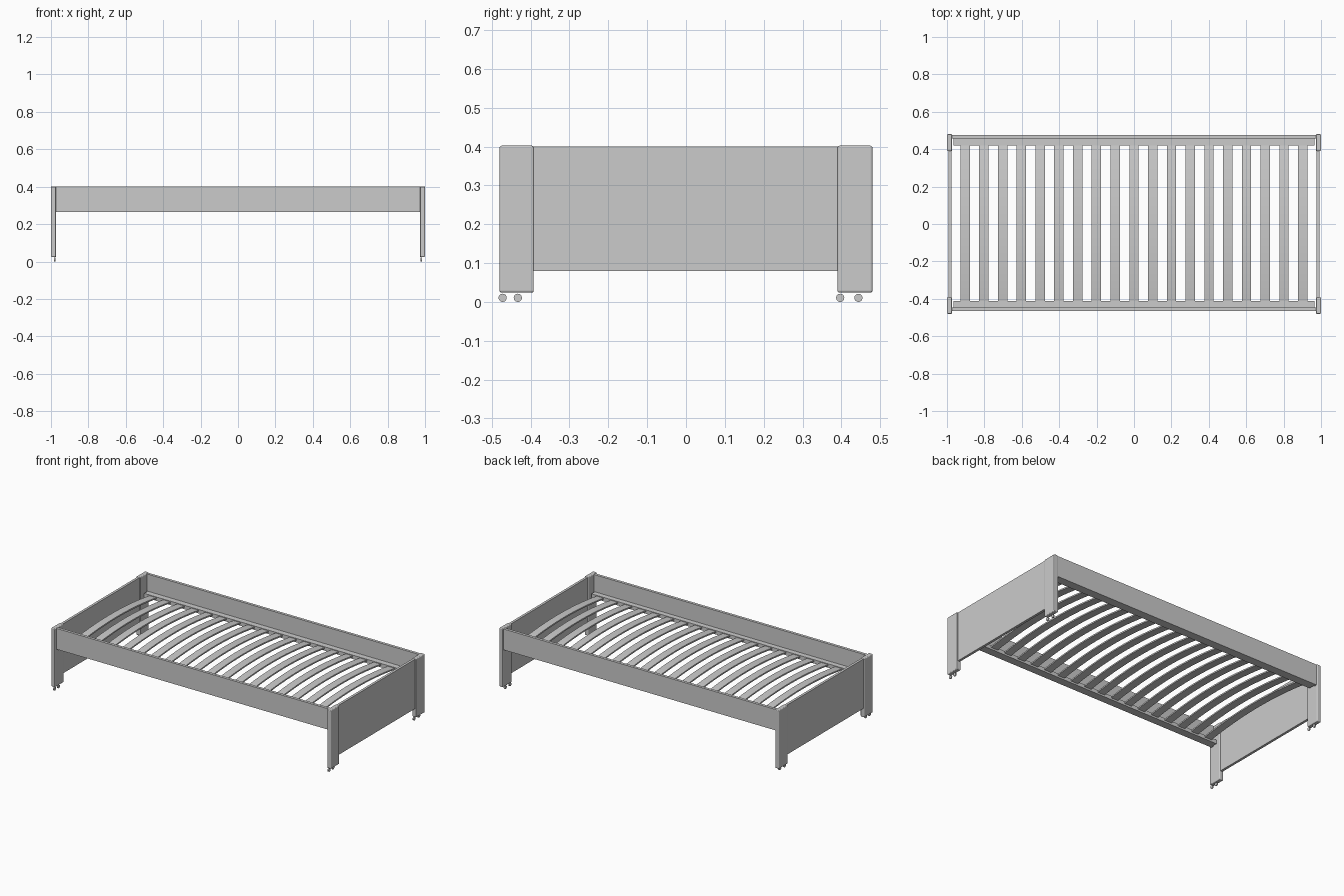
import bpy, bmesh, math

if "Cube" in bpy.data.objects:
    bpy.data.objects.remove(bpy.data.objects["Cube"])


def finish(name, bm):
    bmesh.ops.recalc_face_normals(bm, faces=bm.faces)
    mesh = bpy.data.meshes.new(name)
    bm.to_mesh(mesh)
    bm.free()
    ob = bpy.data.objects.new(name, mesh)
    bpy.context.collection.objects.link(ob)
    return ob


def box(name, x, y, z, bevel=0.0):
    """Box from (min, max) pairs, with optional rounded edges."""
    bm = bmesh.new()
    bmesh.ops.create_cube(bm, size=1)
    for v in bm.verts:
        for i, (lo, hi) in enumerate((x, y, z)):
            v.co[i] = lo + (v.co[i] + 0.5) * (hi - lo)
    ob = finish(name, bm)
    if bevel:
        mod = ob.modifiers.new("rounded_edges", 'BEVEL')
        mod.width = bevel
        mod.segments = 3
    return ob


def caster(name, x, y, radius=0.0105, width=0.008):
    bpy.ops.mesh.primitive_cylinder_add(vertices=24, radius=radius, depth=width,
                                        location=(x, y, radius),
                                        rotation=(0, math.pi / 2, 0))
    bpy.context.object.name = name
    bpy.ops.object.shade_smooth_by_angle()


def slat(name, x, width=0.05, thick=0.009, steps=16):
    """Sprung slat: thin strip arched along y."""
    y0, y1, z_end, rise = -0.43, 0.436, 0.274, 0.034
    bm = bmesh.new()
    rings = []
    for i in range(steps + 1):
        t = i / steps
        y = y0 + t * (y1 - y0)
        z = z_end + rise * (1 - (2 * t - 1) ** 2)
        rings.append([bm.verts.new((x + sx * width / 2, y, z + dz))
                      for sx, dz in ((-1, 0), (1, 0), (1, thick), (-1, thick))])
    for a, b in zip(rings, rings[1:]):
        for k in range(4):
            n = (k + 1) % 4
            bm.faces.new((a[k], a[n], b[n], b[k]))
    bm.faces.new(rings[0])
    bm.faces.new(rings[-1])
    ob = finish(name, bm)
    bpy.context.view_layer.objects.active = ob
    ob.select_set(True)
    bpy.ops.object.shade_smooth_by_angle()
    ob.select_set(False)


# Head and foot ends: panel, two legs, and a pair of casters under each leg
for end, s in (("head", -1), ("foot", 1)):
    box(end + "_panel", sorted((s * 0.977, s * 0.993)), (-0.395, 0.395), (0.08, 0.40))
    for side, ys in (("front", (-0.48, -0.392)), ("back", (0.39, 0.48))):
        box(f"{end}_{side}_leg", sorted((s * 0.972, s)), ys, (0.024, 0.402), 0.005)
    for i, y in enumerate((-0.472, -0.433, 0.397, 0.444)):
        caster(f"{end}_caster_{i + 1}", s * 0.981, y)

# Side rails with inner ledges carrying the slats
for side, rail, ledge in (("front", (-0.465, -0.447), (-0.447, -0.413)),
                          ("back", (0.457, 0.475), (0.42, 0.457))):
    box(side + "_rail", (-0.975, 0.975), rail, (0.265, 0.40))
    box(side + "_ledge", (-0.965, 0.965), ledge, (0.265, 0.29))

# Row of arched slats
for i in range(19):
    slat(f"slat_{i + 1}", -0.903 + 0.1003 * i)
